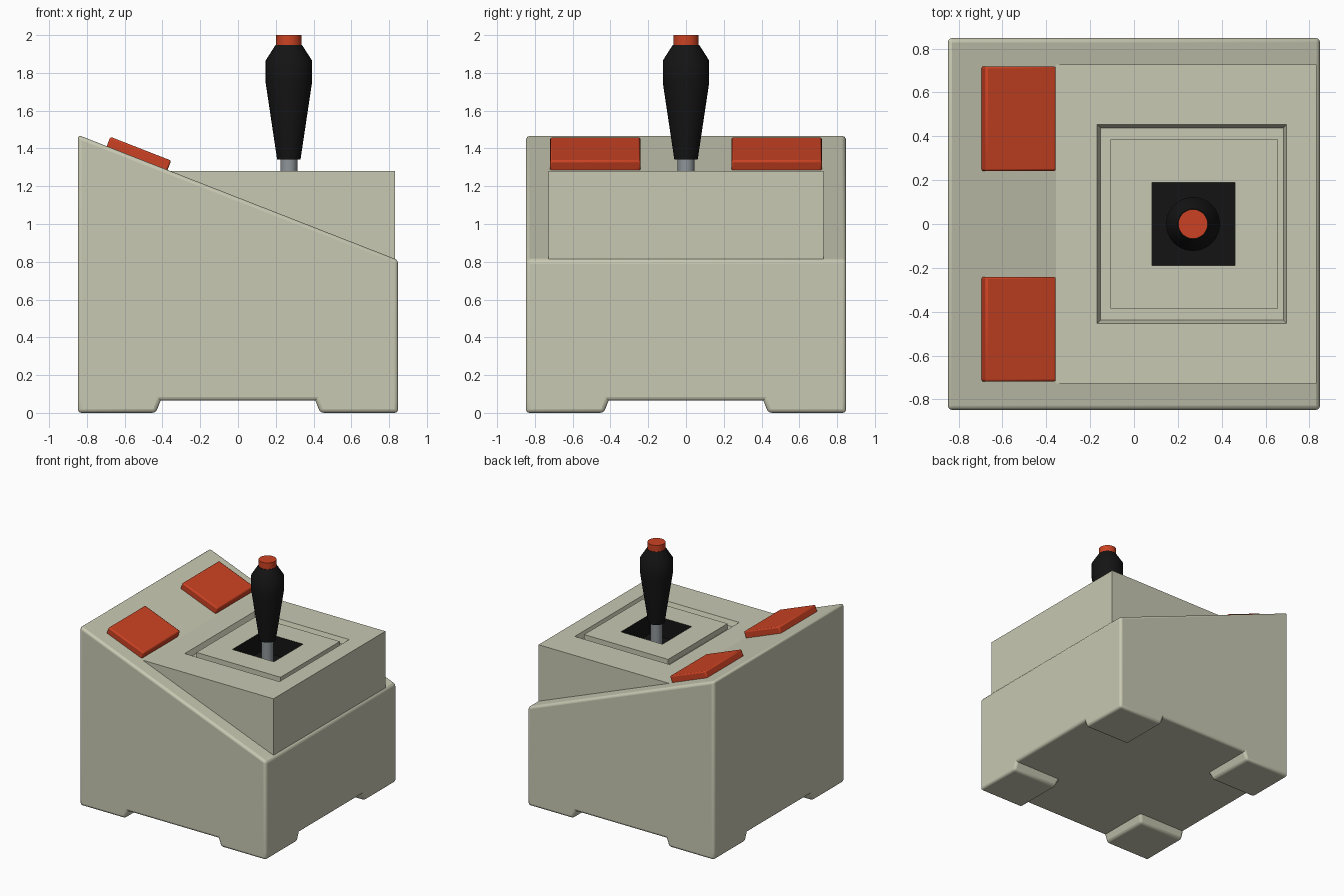
import bpy, bmesh, math
from mathutils import Matrix, Vector

if "Cube" in bpy.data.objects:
    bpy.data.objects.remove(bpy.data.objects["Cube"])


def material(name, rgb):
    m = bpy.data.materials.new(name)
    m.diffuse_color = (*rgb, 1)
    m.use_nodes = True
    m.node_tree.nodes["Principled BSDF"].inputs["Base Color"].default_value = m.diffuse_color
    return m


BEIGE = material("beige", (0.58, 0.58, 0.45))
RED = material("red", (0.60, 0.055, 0.017))
BLACK = material("black", (0.007, 0.007, 0.007))
STEEL = material("steel", (0.27, 0.30, 0.32))
SLOPE = 0.391                      # fall of the console face
TILT = math.atan(SLOPE)


def slope_z(x):
    return 1.465 - SLOPE * (x + 0.83)


def finish(name, bm, mats, bevel=0, segments=3, smooth=True):
    bmesh.ops.recalc_face_normals(bm, faces=bm.faces[:])
    me = bpy.data.meshes.new(name)
    bm.to_mesh(me)
    bm.free()
    for m in mats:
        me.materials.append(m)
    ob = bpy.data.objects.new(name, me)
    bpy.context.collection.objects.link(ob)
    if bevel:
        mod = ob.modifiers.new("bevel", 'BEVEL')
        mod.width, mod.segments = bevel, segments
        mod.limit_method, mod.angle_limit = 'ANGLE', math.radians(20)
    if smooth:
        bpy.ops.object.select_all(action='DESELECT')
        ob.select_set(True)
        bpy.context.view_layer.objects.active = ob
        bpy.ops.object.shade_smooth_by_angle(angle=math.radians(35))
    return ob


def lathe(name, profile, mat, x=0.269, sides=32):
    bm = bmesh.new()
    rings = [[bm.verts.new((x + r * math.cos(2 * math.pi * i / sides),
                            r * math.sin(2 * math.pi * i / sides), z))
              for i in range(sides)] for r, z in profile]
    for a, b in zip(rings, rings[1:]):
        for i in range(sides):
            j = (i + 1) % sides
            bm.faces.new((a[i], a[j], b[j], b[i]))
    bm.faces.new(rings[0])
    bm.faces.new(rings[-1])
    return finish(name, bm, [mat])


# Base: sloped block with four corner feet pulled down from the underside
H, F, LIFT = 0.848, 0.41, 0.065
bm = bmesh.new()
bmesh.ops.create_cube(bm, size=2 * H)
for axis in (0, 1):
    for s in (-F, F):
        n = Vector((0, 0, 0))
        n[axis] = 1
        bmesh.ops.bisect_plane(bm, geom=bm.verts[:] + bm.edges[:] + bm.faces[:],
                               plane_co=n * s, plane_no=n)
for v in bm.verts:
    v.co.z = slope_z(v.co.x) if v.co.z > 0 else LIFT
bm.normal_update()
corners = []
for f in bm.faces:
    c = f.calc_center_median()
    if f.normal.z < -0.9 and abs(c.x) > F and abs(c.y) > F:
        corners.append(f)
ext = bmesh.ops.extrude_face_region(bm, geom=corners)["geom"]
for v in ext:
    if isinstance(v, bmesh.types.BMVert):
        v.co.z = 0
        for k in (0, 1):
            if abs(v.co[k]) < H - 0.1:
                v.co[k] += math.copysign(0.025, v.co[k])
bmesh.ops.dissolve_limit(bm, angle_limit=math.radians(1),
                         verts=bm.verts[:], edges=bm.edges[:])
finish("console_base", bm, [BEIGE], bevel=0.02)

# Raised deck: rectangular rings from the slope, over the groove, into the black pit
TOP, GROOVE, PIT = 1.28, 1.235, 1.12
x0 = -0.83 + (1.465 - TOP) / SLOPE
rings = [
    (x0, 0.832, 0.728, None),
    (x0, 0.832, 0.728, TOP),
    (-0.168, 0.695, 0.453, TOP),
    (-0.152, 0.682, 0.438, GROOVE),
    (-0.108, 0.657, 0.386, GROOVE),
    (-0.108, 0.657, 0.386, TOP),
    (0.081, 0.460, 0.190, TOP),
    (0.081, 0.460, 0.190, PIT),
]
bm = bmesh.new()
loops = []
for a, b, y, z in rings:
    loops.append([bm.verts.new((px, py, slope_z(px) - 0.015 if z is None else z))
                  for px, py in ((a, -y), (b, -y), (b, y), (a, y))])
for k, (p, q) in enumerate(zip(loops, loops[1:])):
    for i in range(4):
        j = (i + 1) % 4
        f = bm.faces.new((p[i], p[j], q[j], q[i]))
        f.material_index = int(k == len(rings) - 2)
bm.faces.new(loops[-1]).material_index = 1
bm.faces.new(loops[0])
finish("raised_deck", bm, [BEIGE, BLACK], smooth=False)

# Two red buttons lying on the slope
L, T = 0.346, 0.07
mid = -0.695 + 0.5 * L * math.cos(TILT)
for name, y in (("front_button", -0.48), ("back_button", 0.48)):
    bm = bmesh.new()
    place = (Matrix.Translation((mid, y, slope_z(mid)))
             @ Matrix.Rotation(TILT, 4, 'Y')
             @ Matrix.Translation((0, 0, 0.053 - T / 2))
             @ Matrix.Diagonal((L, 0.478, T, 1)))
    bmesh.ops.create_cube(bm, size=1, matrix=place)
    finish(name, bm, [RED], bevel=0.01, segments=2)

# Joystick: shaft, grip and fire button
lathe("stick_shaft", [(0.045, PIT - 0.01), (0.045, 1.36)], STEEL)
lathe("stick_grip", [(0.062, 1.342), (0.123, 1.75), (0.123, 1.865),
                     (0.07, 1.948)], BLACK)
lathe("stick_button", [(0.067, 1.93), (0.067, 2.0)], RED)
